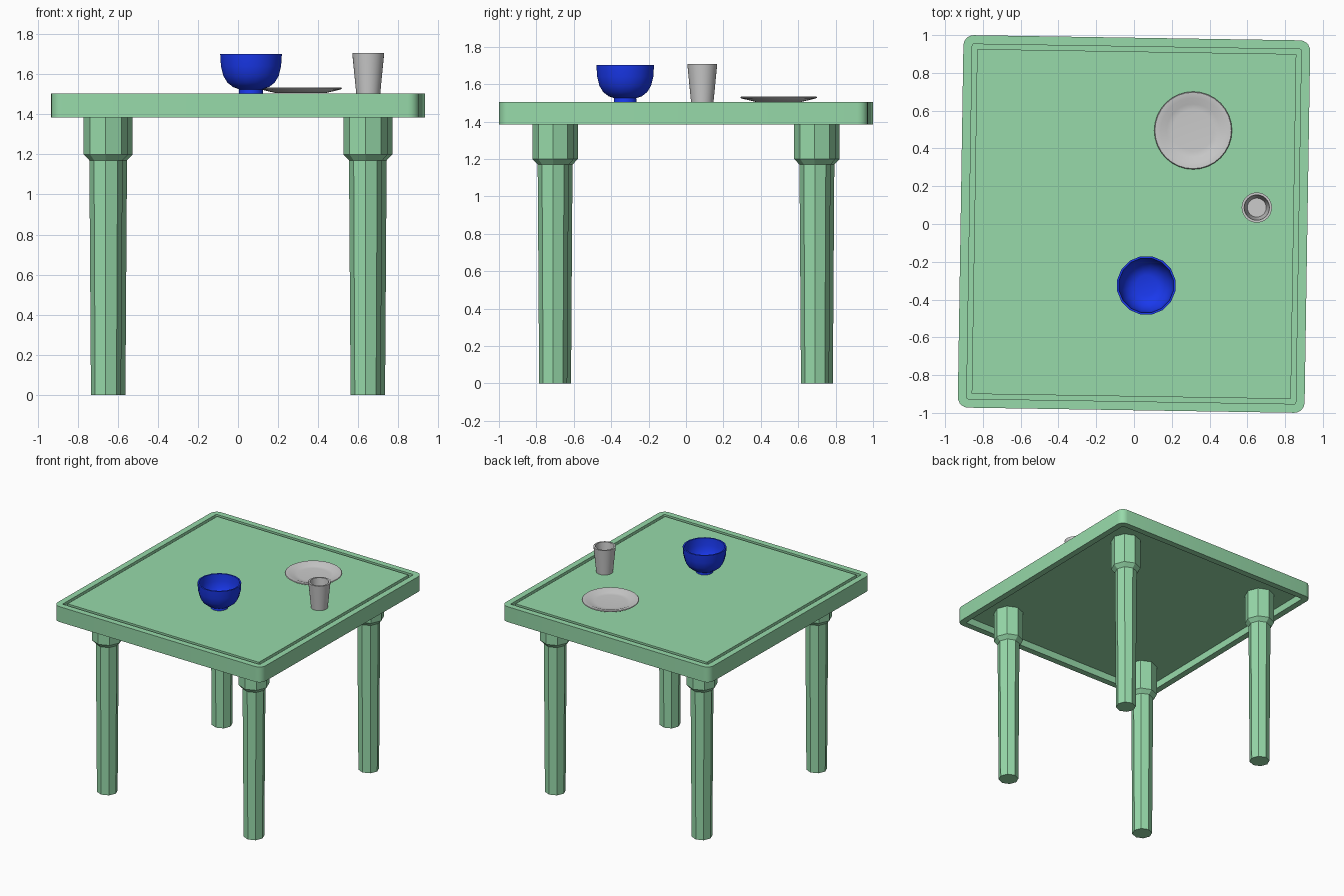
import bpy, bmesh, math
from mathutils import Matrix

if "Cube" in bpy.data.objects:
    bpy.data.objects.remove(bpy.data.objects["Cube"])

TILT = math.radians(-0.9)          # the table stands slightly turned
TURN = Matrix.Rotation(TILT, 4, 'Z')


def material(name, color):
    m = bpy.data.materials.new(name)
    m.diffuse_color = color
    m.use_nodes = True
    m.node_tree.nodes["Principled BSDF"].inputs["Base Color"].default_value = m.diffuse_color
    return m


def build(name, rings, mat=None, matrix=None, smooth=None):
    """Skin a stack of equal-length vertex rings and cap both ends."""
    bm = bmesh.new()
    loops = [[bm.verts.new(p) for p in ring] for ring in rings]
    n = len(loops[0])
    for a, b in zip(loops, loops[1:]):
        for i in range(n):
            j = (i + 1) % n
            bm.faces.new((a[i], a[j], b[j], b[i]))
    bm.faces.new(loops[0][::-1])
    bm.faces.new(loops[-1])
    bmesh.ops.recalc_face_normals(bm, faces=bm.faces)
    if matrix:
        bm.transform(matrix)
    me = bpy.data.meshes.new(name)
    bm.to_mesh(me)
    bm.free()
    ob = bpy.data.objects.new(name, me)
    bpy.context.collection.objects.link(ob)
    if mat:
        me.materials.append(mat)
    if smooth:
        bpy.ops.object.select_all(action='DESELECT')
        ob.select_set(True)
        bpy.context.view_layer.objects.active = ob
        bpy.ops.object.shade_smooth_by_angle(angle=math.radians(smooth))
    return ob


def lathe(name, profile, sides, loc, mat=None, spin=0.0, smooth=None):
    rings = [[(r * math.cos(spin + math.tau * i / sides),
               r * math.sin(spin + math.tau * i / sides), z)
              for i in range(sides)] for r, z in profile]
    return build(name, rings, mat, Matrix.Translation((loc[0], loc[1], 0)), smooth)


def rounded_rect(inset, z, hx=0.918, hy=0.986, radius=0.055, seg=5):
    r = max(radius - inset, 0.003)
    pts = []
    for k, (sx, sy) in enumerate(((1, 1), (-1, 1), (-1, -1), (1, -1))):
        for i in range(seg + 1):
            a = math.pi / 2 * (k + i / seg)
            pts.append((sx * (hx - inset - r) + r * math.cos(a),
                        sy * (hy - inset - r) + r * math.sin(a), z))
    return pts


green = material("green_paint", (0.31, 0.70, 0.40, 1))
blue = material("blue_glaze", (0.01, 0.04, 0.85, 1))

# Table top: recessed underside, outer rim, groove around the upper face
top_profile = [(0.05, 1.44), (0.05, 1.384), (0, 1.384), (0, 1.505),
               (0.047, 1.505), (0.047, 1.485), (0.073, 1.485), (0.073, 1.505)]
build("table_top", [rounded_rect(i, z) for i, z in top_profile], green, TURN, 30)

# Four octagonal legs with a thicker head
leg_profile = [(0.075, 0), (0.083, 1.17), (0.111, 1.20), (0.111, 1.44)]
for sx, side in ((-1, "left"), (1, "right")):
    for sy, end in ((-1, "front"), (1, "back")):
        p = TURN @ Matrix.Translation((sx * 0.648, sy * 0.70, 0))
        lathe(f"{end}_{side}_leg", leg_profile, 8, p.translation, green, TILT)

# Footed bowl
lathe("bowl", [(0.062, 1.505), (0.060, 1.525), (0.090, 1.535), (0.120, 1.558),
               (0.141, 1.592), (0.153, 1.64), (0.157, 1.702), (0.146, 1.702),
               (0.142, 1.645), (0.130, 1.60), (0.109, 1.568), (0.082, 1.548),
               (0.055, 1.54)], 16, (0.065, -0.325), blue, math.pi / 16, 50)

# Tapered cup
lathe("cup", [(0.060, 1.505), (0.080, 1.707), (0.067, 1.707), (0.050, 1.525)],
      32, (0.65, 0.087), smooth=40)

# Shallow plate
lathe("plate", [(0.125, 1.506), (0.150, 1.512), (0.200, 1.524), (0.206, 1.529),
                (0.202, 1.533), (0.172, 1.531), (0.140, 1.517), (0.110, 1.515)],
      32, (0.313, 0.495), smooth=30)
